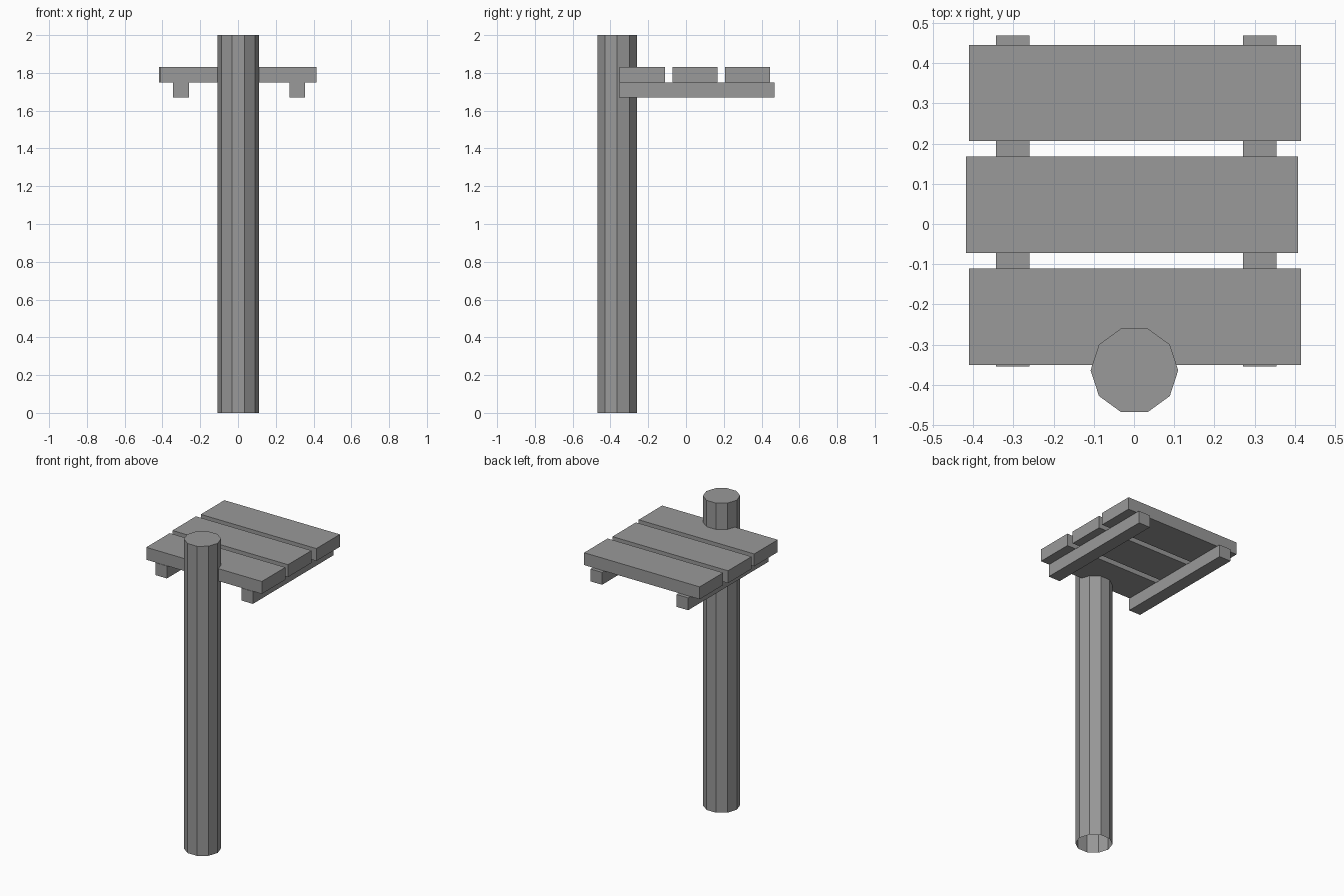
import bpy, bmesh
from mathutils import Matrix, Vector

if "Cube" in bpy.data.objects:
    bpy.data.objects.remove(bpy.data.objects["Cube"])

# Dark grey shared by all parts
grey = bpy.data.materials.new("dark_grey")
grey.diffuse_color = (0.32, 0.32, 0.32, 1)
grey.use_nodes = True
grey.node_tree.nodes["Principled BSDF"].inputs["Base Color"].default_value = grey.diffuse_color


def make_object(name, bm):
    mesh = bpy.data.meshes.new(name)
    bm.to_mesh(mesh)
    bm.free()
    mesh.materials.append(grey)
    obj = bpy.data.objects.new(name, mesh)
    bpy.context.collection.objects.link(obj)
    return obj


def box(name, lo, hi):
    lo, hi = Vector(lo), Vector(hi)
    bm = bmesh.new()
    bmesh.ops.create_cube(bm, size=1, matrix=Matrix.Translation((lo + hi) / 2)
                          @ Matrix.Diagonal((*(hi - lo), 1)))
    return make_object(name, bm)


# Ten-sided post, capped on top and open underneath
bm = bmesh.new()
bmesh.ops.create_cone(bm, cap_ends=True, segments=10, radius1=0.109, radius2=0.109,
                      depth=2, matrix=Matrix.Translation((0.001, -0.364, 1))
                      @ Matrix.Rotation(1.5707963, 4, 'Z'))
bottom = [f for f in bm.faces if f.normal.z < -0.9]
bmesh.ops.delete(bm, geom=bottom, context='FACES_ONLY')
make_object("post", bm)

# Two support beams under the platform
for side, x in (("left", -0.302), ("right", 0.313)):
    box(f"{side}_beam", (x - 0.0415, -0.354, 1.67), (x + 0.0415, 0.469, 1.75))

# Three planks, the middle one shifted slightly sideways
for name, x, y in (("front", 0.003, -0.231), ("middle", -0.005, 0.048), ("back", 0.003, 0.326)):
    box(f"{name}_plank", (x - 0.413, y - 0.12, 1.75), (x + 0.413, y + 0.12, 1.83))
